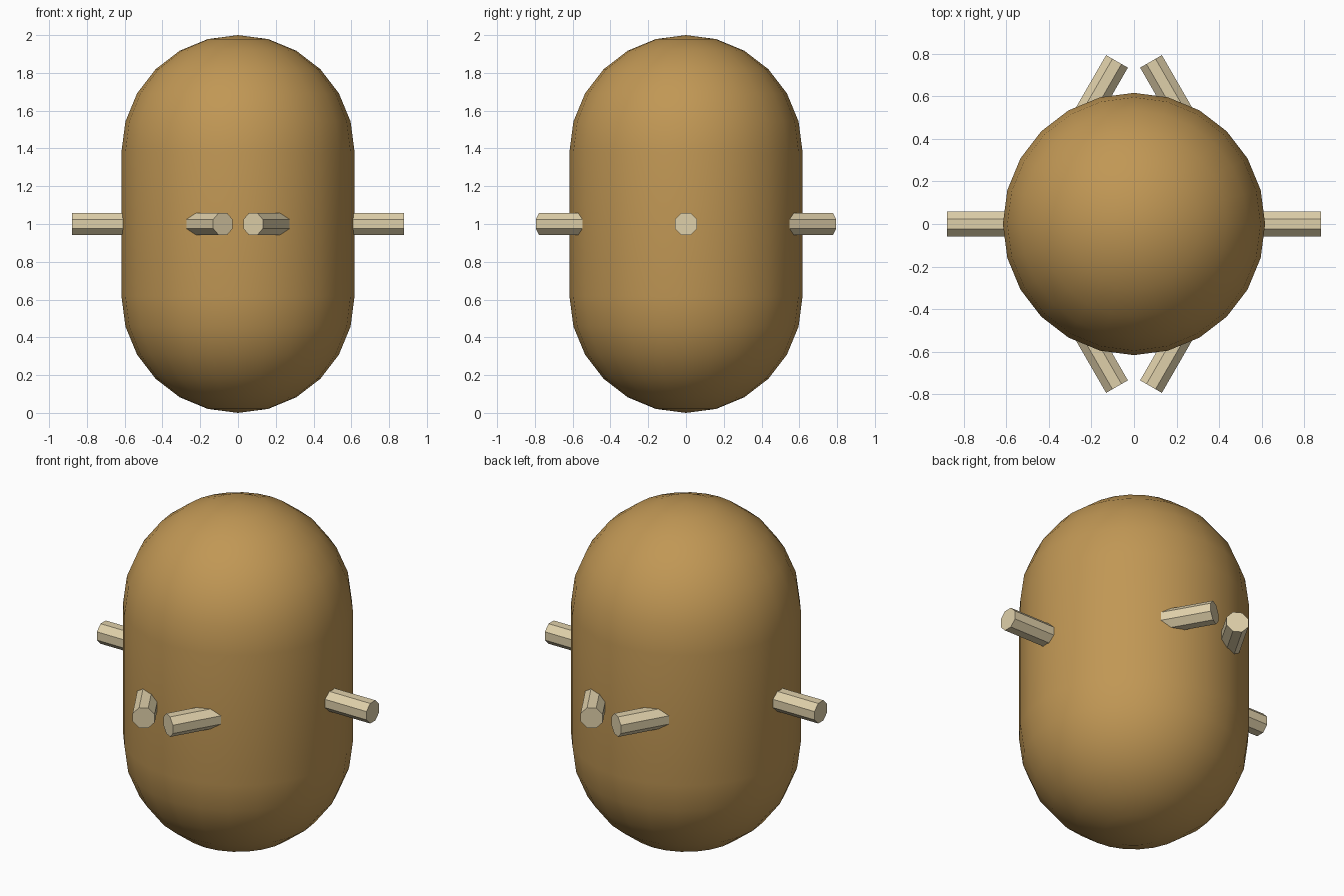
import bpy
import bmesh
from math import radians, sin, cos, pi
from mathutils import Matrix, Vector

cube = bpy.data.objects.get("Cube")
if cube:
    bpy.data.objects.remove(cube, do_unlink=True)

RADIUS, SIDES = 0.617, 24
MID = 1.0


def material(name, rgb):
    mat = bpy.data.materials.new(name)
    mat.use_nodes = True
    mat.diffuse_color = (*rgb, 1)
    mat.node_tree.nodes["Principled BSDF"].inputs["Base Color"].default_value = (*rgb, 1)
    return mat


def finish(bm, name, mat):
    bmesh.ops.recalc_face_normals(bm, faces=bm.faces)
    mesh = bpy.data.meshes.new(name)
    bm.to_mesh(mesh)
    bm.free()
    mesh.materials.append(mat)
    obj = bpy.data.objects.new(name, mesh)
    bpy.context.collection.objects.link(obj)
    bpy.ops.object.select_all(action="DESELECT")
    obj.select_set(True)
    bpy.context.view_layer.objects.active = obj
    bpy.ops.object.shade_smooth_by_angle(angle=radians(40))
    return obj


def capsule(name, mat):
    # Half outline with a straight wall between two round ends, spun about z
    bm = bmesh.new()
    steps = SIDES // 4
    outline = []
    for i in range(steps + 1):
        a = -pi / 2 + i * pi / 2 / steps
        outline.append((RADIUS * cos(a), RADIUS + RADIUS * sin(a)))
    outline += [(r, 2 * MID - z) for r, z in reversed(outline)]
    verts = [bm.verts.new((r, 0, z)) for r, z in outline]
    edges = [bm.edges.new(pair) for pair in zip(verts, verts[1:])]
    bmesh.ops.spin(bm, geom=verts + edges, axis=(0, 0, 1), cent=(0, 0, 0),
                   angle=2 * pi, steps=SIDES)
    bmesh.ops.remove_doubles(bm, verts=bm.verts, dist=0.0001)
    return finish(bm, name, mat)


def rod(name, start, end, mat):
    # Eight-sided bar with flat top and bottom
    start, end = Vector((*start, MID)), Vector((*end, MID))
    axis = (end - start).normalized()
    up = Vector((0, 0, 1))
    basis = Matrix((up, axis.cross(up), axis)).transposed().to_4x4()
    place = Matrix.Translation((start + end) / 2) @ basis @ Matrix.Rotation(pi / 8, 4, "Z")
    bm = bmesh.new()
    bmesh.ops.create_cone(bm, cap_ends=True, segments=8, radius1=0.064, radius2=0.064,
                          depth=(end - start).length, matrix=place)
    # Sides smooth, ends crisp
    obj = finish(bm, name, mat)
    bpy.ops.object.shade_smooth_by_angle(angle=radians(50))
    return obj


brown = material("warm brown", (0.53, 0.31, 0.09))
cream = material("pale cream", (0.74, 0.63, 0.40))

capsule("body", brown)
rod("cross_rod", (-0.88, 0), (0.88, 0), cream)

# Slanted rods, two at the front and two at the back
for side, x in (("left", 1), ("right", -1)):
    for end, y in (("front", -1), ("back", 1)):
        rod(f"{end}_{side}_rod", (0.38 * x, 0.245 * y), (0.08 * x, 0.765 * y), cream)
